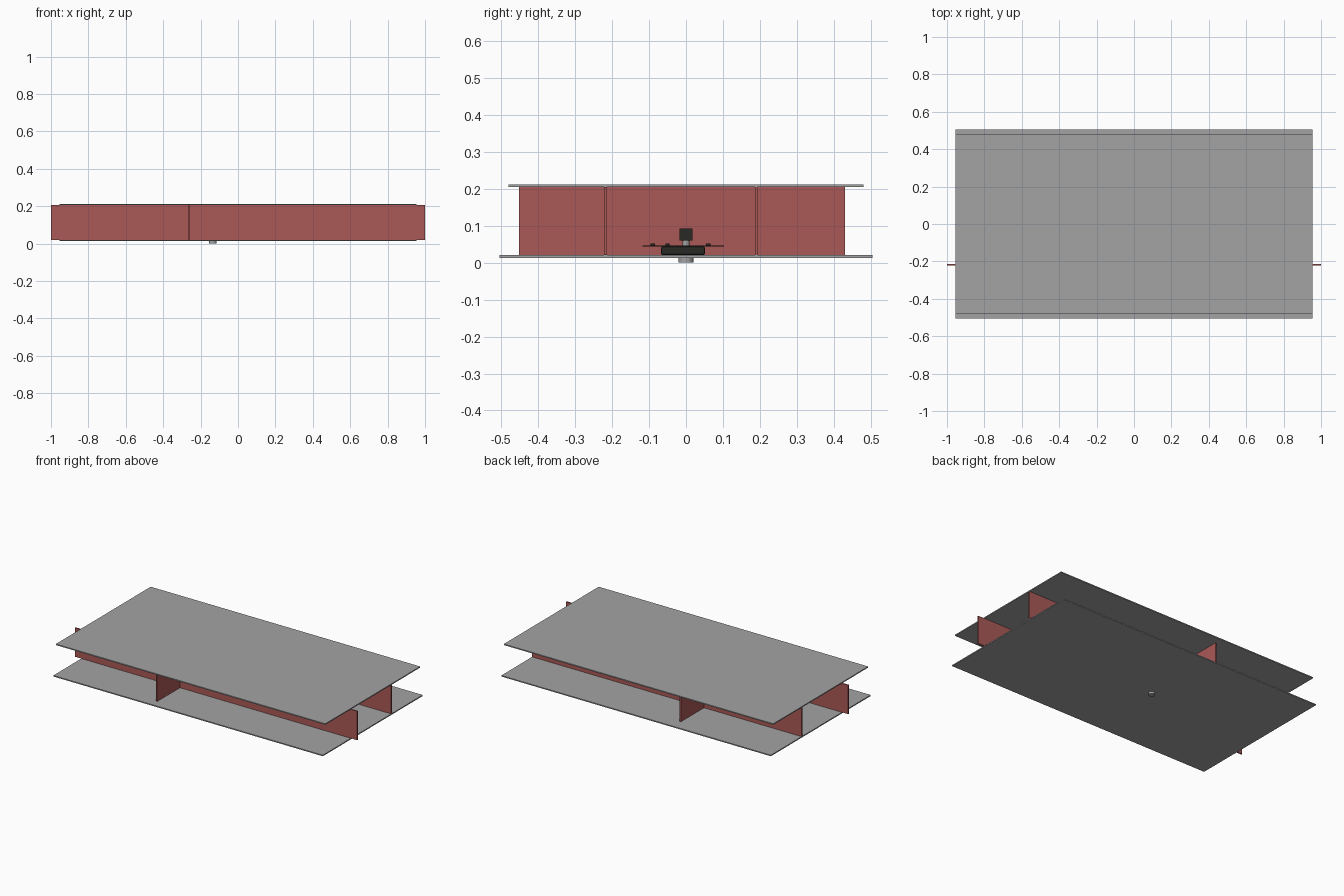
import bpy, math

if "Cube" in bpy.data.objects:
    bpy.data.objects.remove(bpy.data.objects["Cube"])


def material(name, rgb):
    m = bpy.data.materials.new(name)
    m.diffuse_color = (*rgb, 1)
    m.use_nodes = True
    m.node_tree.nodes["Principled BSDF"].inputs["Base Color"].default_value = m.diffuse_color
    return m


grey = material("panel grey", (0.37, 0.37, 0.37))
red = material("wall red", (0.40, 0.10, 0.095))
black = material("device black", (0.022, 0.022, 0.018))


def finish(name, mat):
    ob = bpy.context.object
    ob.name = name
    ob.data.materials.append(mat)
    return ob


def box(name, x, y, z, mat):
    """Box from (min, max) ranges on each axis."""
    bpy.ops.mesh.primitive_cube_add(size=1, location=[sum(r) / 2 for r in (x, y, z)])
    bpy.context.object.scale = [r[1] - r[0] for r in (x, y, z)]
    bpy.ops.object.transform_apply(location=False, rotation=False, scale=True)
    return finish(name, mat)


def cylinder(name, x, y, z, r, mat, sides=24):
    bpy.ops.mesh.primitive_cylinder_add(vertices=sides, radius=r, depth=z[1] - z[0],
                                        location=(x, y, sum(z) / 2))
    bpy.ops.object.shade_smooth_by_angle(angle=math.radians(35))
    return finish(name, mat)


# horizontal panels
box("top_panel", (-0.955, 0.955), (-0.48, 0.48), (0.205, 0.212), grey)
box("bottom_panel", (-0.955, 0.955), (-0.505, 0.505), (0.013, 0.020), grey)

# upright walls between the panels
WALL_Z = (0.020, 0.205)
box("front_long_wall", (-1.0, 1.0), (-0.222, -0.214), WALL_Z, red)
box("back_long_wall", (-0.955, 0.955), (0.187, 0.194), WALL_Z, red)
box("cross_wall", (-0.264, -0.256), (-0.452, 0.43), WALL_Z, red)

# small device on the bottom panel, with its shaft passing through
DX = -0.135
body = box("device_body", (DX - 0.06, DX + 0.06), (-0.068, 0.052), (0.020, 0.044), black)
bev = body.modifiers.new("rounded", "BEVEL")
bev.width, bev.segments = 0.006, 2
box("device_plate", (DX - 0.055, DX + 0.055), (-0.118, 0.103), (0.043, 0.047), black)
for sx in (-0.04, 0.04):
    for y in (-0.09, -0.05, 0.06):
        cylinder("plate_screw", DX + sx, y, (0.046, 0.052), 0.006, black, 12)
cylinder("device_shaft", DX, 0, (0.012, 0.062), 0.009, grey)
box("device_cap", (DX - 0.018, DX + 0.018), (-0.018, 0.018), (0.060, 0.093), black)
cylinder("shaft_knob", DX, 0, (0.0, 0.014), 0.020, grey)
